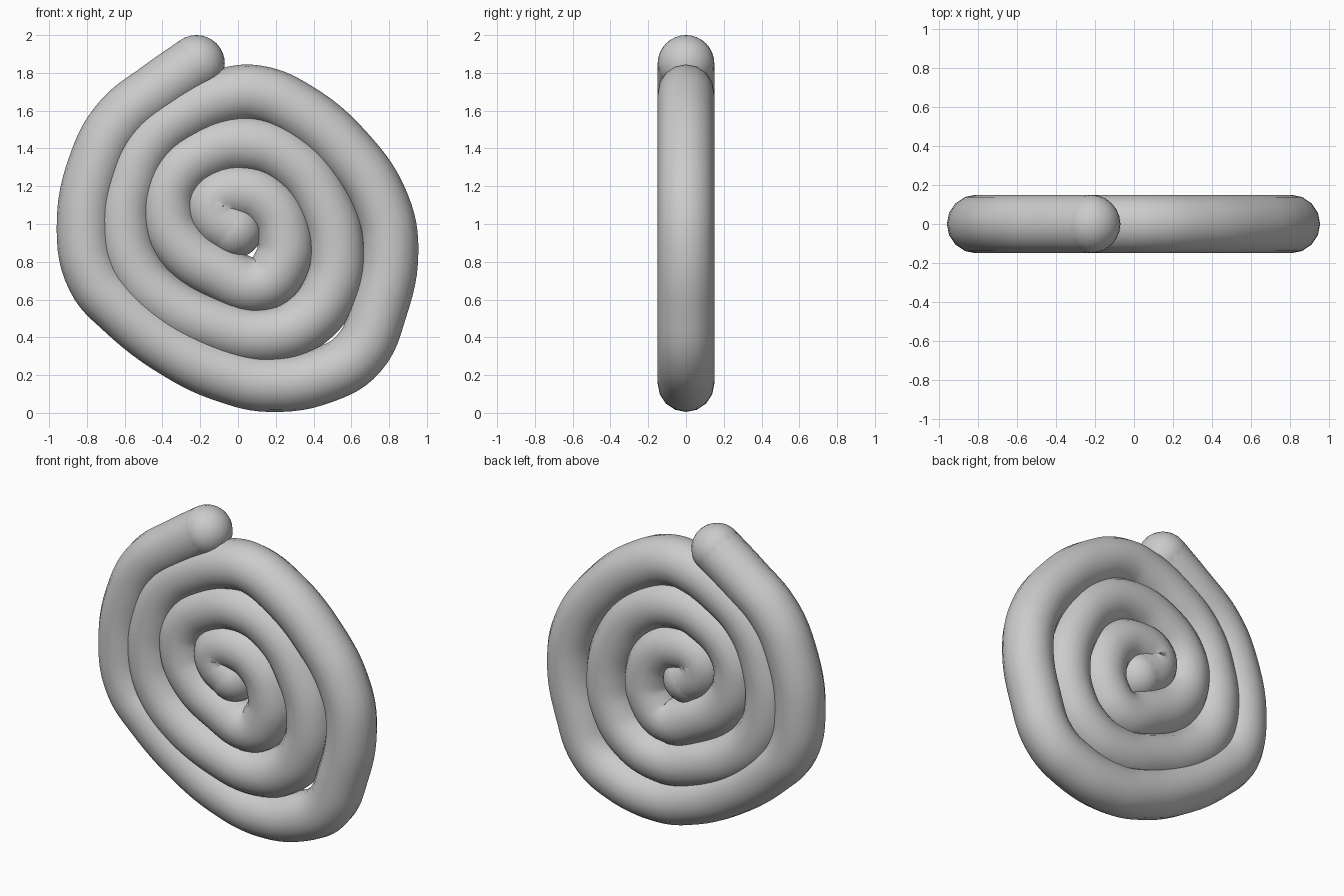
import bpy

if "Cube" in bpy.data.objects:
    bpy.data.objects.remove(bpy.data.objects["Cube"])

R = 0.15  # tube radius

# spiral centreline (x, z), from the outer end to the core
path = [
    (-0.22, 1.85), (-0.42, 1.71), (-0.62, 1.55), (-0.74, 1.34), (-0.81, 0.97),
    (-0.755, 0.71), (-0.62, 0.555), (-0.31, 0.32), (-0.05, 0.20), (0.17, 0.155),
    (0.465, 0.205), (0.64, 0.315), (0.745, 0.545), (0.805, 0.86), (0.76, 1.10),
    (0.58, 1.375), (0.30, 1.61), (0.10, 1.69), (-0.05, 1.68),
    (-0.27, 1.59), (-0.47, 1.43), (-0.575, 1.20), (-0.60, 0.98), (-0.54, 0.76),
    (-0.40, 0.60), (-0.12, 0.46), (0.16, 0.41), (0.37, 0.49), (0.49, 0.65),
    (0.525, 0.85), (0.46, 1.10), (0.29, 1.33), (0.05, 1.425), (-0.18, 1.375),
    (-0.345, 1.23), (-0.375, 1.06), (-0.31, 0.90), (-0.10, 0.745), (0.12, 0.68),
    (0.23, 0.79), (0.25, 0.93), (0.17, 1.10), (0.01, 1.17), (-0.12, 1.13),
    (-0.12, 1.05), (-0.02, 0.97),
]

# coiled tube
curve = bpy.data.curves.new("coiled_tube", 'CURVE')
curve.dimensions = '3D'
curve.bevel_depth = R
curve.bevel_resolution = 6
curve.resolution_u = 6
spline = curve.splines.new('BEZIER')
spline.bezier_points.add(len(path) - 1)
for bp, (x, z) in zip(spline.bezier_points, path):
    bp.co = (x, 0, z)
    bp.handle_left_type = bp.handle_right_type = 'AUTO'
spline.use_smooth = True
tube = bpy.data.objects.new("coiled_tube", curve)
bpy.context.collection.objects.link(tube)
bpy.context.view_layer.objects.active = tube
tube.select_set(True)
bpy.ops.object.convert(target='MESH')
bpy.ops.object.shade_smooth()

# rounded ends
for name, (x, z) in (("outer_end", path[0]), ("core_end", path[-1])):
    bpy.ops.mesh.primitive_uv_sphere_add(segments=24, ring_count=16, radius=R, location=(x, 0, z))
    bpy.context.object.name = name
    bpy.ops.object.shade_smooth()
